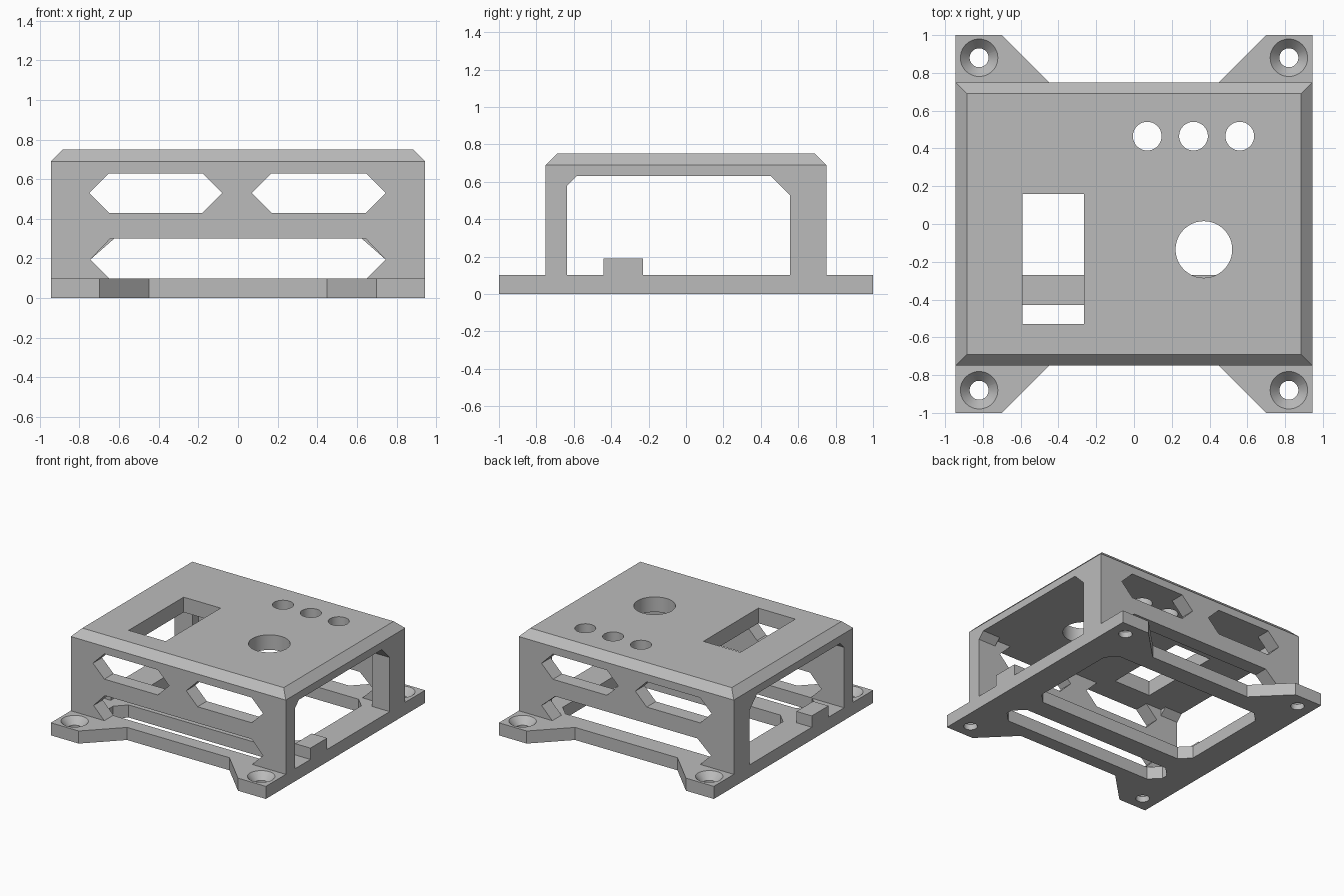
import bpy, bmesh, math
from mathutils import Matrix, Vector

cube = bpy.data.objects.get("Cube")
if cube:
    bpy.data.objects.remove(cube, do_unlink=True)

GREY = (0.5, 0.5, 0.5, 1)
mat = bpy.data.materials.new("plain_grey")
mat.use_nodes = True
mat.diffuse_color = GREY
mat.node_tree.nodes["Principled BSDF"].inputs["Base Color"].default_value = GREY


def finish(name, bm):
    bmesh.ops.recalc_face_normals(bm, faces=bm.faces)
    mesh = bpy.data.meshes.new(name)
    bm.to_mesh(mesh)
    bm.free()
    mesh.materials.append(mat)
    obj = bpy.data.objects.new(name, mesh)
    bpy.context.collection.objects.link(obj)
    return obj


def prism(name, profile, axis, lo, hi):
    """Extrude a 2D profile along one axis; the profile uses the other two in order."""
    def place(a, b, c):
        return Vector({"x": (c, a, b), "y": (a, c, b), "z": (a, b, c)}[axis])
    bm = bmesh.new()
    face = bm.faces.new([bm.verts.new(place(a, b, lo)) for a, b in profile])
    ext = bmesh.ops.extrude_face_region(bm, geom=[face])
    moved = [v for v in ext["geom"] if isinstance(v, bmesh.types.BMVert)]
    bmesh.ops.translate(bm, verts=moved, vec=place(0, 0, hi - lo))
    return finish(name, bm)


def octagon(x0, x1, y0, y1, c):
    """Rectangle with corners cut off by c."""
    return [(x0 + c, y0), (x1 - c, y0), (x1, y0 + c), (x1, y1 - c),
            (x1 - c, y1), (x0 + c, y1), (x0, y1 - c), (x0, y0 + c)]


def rect(x0, x1, y0, y1):
    return [(x0, y0), (x1, y0), (x1, y1), (x0, y1)]


def cone(x, y, z0, z1, r0, r1):
    bm = bmesh.new()
    bmesh.ops.create_cone(bm, cap_ends=True, segments=48, radius1=r0, radius2=r1,
                          depth=z1 - z0,
                          matrix=Matrix.Translation((x, y, (z0 + z1) / 2)))
    return finish("cutter", bm)


def cut(obj, cutter):
    cutter.hide_render = True
    mod = obj.modifiers.new("cut", "BOOLEAN")
    mod.operation = "DIFFERENCE"
    mod.solver = "EXACT"
    mod.object = cutter
    bpy.context.view_layer.update()
    deps = bpy.context.evaluated_depsgraph_get()
    mesh = bpy.data.meshes.new_from_object(obj.evaluated_get(deps))
    obj.modifiers.clear()
    obj.data = mesh
    bpy.data.objects.remove(cutter, do_unlink=True)


W, D = 0.945, 0.75

# Base plate with four flared ears
quarter = [(0.45, D), (0.7, 1), (W, 1)]
right = [(x, -y) for x, y in quarter] + quarter[::-1]
outline = right + [(-x, y) for x, y in right[::-1]]
base = prism("base_plate", outline, "z", 0, 0.1)
cut(base, prism("cutter", octagon(-0.72, 0.72, -0.27, 0.6, 0.08), "z", -0.1, 0.2))
cut(base, prism("cutter", octagon(-0.74, 0.74, -0.64, -0.43, 0.08), "z", -0.1, 0.2))

# Countersunk screw holes
for sx in (-1, 1):
    for sy in (-1, 1):
        cut(base, cone(sx * 0.82, sy * 0.88, -0.1, 0.2, 0.05, 0.05))
        cut(base, cone(sx * 0.82, sy * 0.88, 0.04, 0.112, 0.045, 0.11))

# Cover: block with bevelled top edges
bm = bmesh.new()
rings = [[bm.verts.new((x, y, z)) for x, y in rect(-W + c, W - c, -D + c, D - c)]
         for z, c in ((0.1, 0), (0.69, 0), (0.75, 0.06))]
for lower, upper in zip(rings, rings[1:]):
    for i in range(4):
        j = (i + 1) % 4
        bm.faces.new((lower[i], lower[j], upper[j], upper[i]))
bm.faces.new(rings[0][::-1])
bm.faces.new(rings[-1])
cover = finish("cover", bm)

# Open sides with gusseted corners, then a deeper recess between the corner posts
side = [(-0.635, 0), (0.555, 0), (0.555, 0.53), (0.455, 0.63), (-0.585, 0.63), (-0.635, 0.58)]
cut(cover, prism("cutter", side, "x", -1.2, 1.2))
cut(cover, prism("cutter", rect(-0.79, 0.79, -0.635, 0.635), "z", 0, 0.63))

# Vent slots in the front and back walls
for lo, hi, chamfer in ((-1, -0.5, 0.1), (0.5, 1, 0.12)):
    for x0, x1 in ((-0.75, -0.08), (0.07, 0.745)):
        cut(cover, prism("cutter", [(x0, 0.53), (x0 + 0.1, 0.43), (x1 - 0.1, 0.43), (x1, 0.53),
                                    (x1 - 0.1, 0.63), (x0 + 0.1, 0.63)], "y", lo, hi))
    half = [(0.65, 0.05), (0.65, 0.1), (0.745, 0.195), (0.745 - chamfer, 0.3)]
    cut(cover, prism("cutter", half + [(-x, z) for x, z in half[::-1]], "y", lo, hi))

# Roof openings: window, large round hole and a row of three small ones
cut(cover, prism("cutter", rect(-0.59, -0.265, -0.53, 0.16), "z", 0.5, 1))
for x, y, r in ((0.37, -0.135, 0.15), (0.07, 0.465, 0.076), (0.315, 0.465, 0.076), (0.56, 0.465, 0.076)):
    cut(cover, cone(x, y, 0.5, 1, r, r))

# Small stop blocks on the side rails
blocks = []
for label, s in (("left", 1), ("right", -1)):
    xs = sorted((s * 0.81, s * W))
    blocks.append(prism(label + "_stop_block", rect(xs[0], xs[1], -0.44, -0.23), "z", 0.1, 0.19))

# Smooth round holes, keep other edges sharp
bpy.ops.object.select_all(action="DESELECT")
for obj in (base, cover, *blocks):
    obj.select_set(True)
bpy.context.view_layer.objects.active = cover
bpy.ops.object.shade_smooth_by_angle(angle=math.radians(25))
